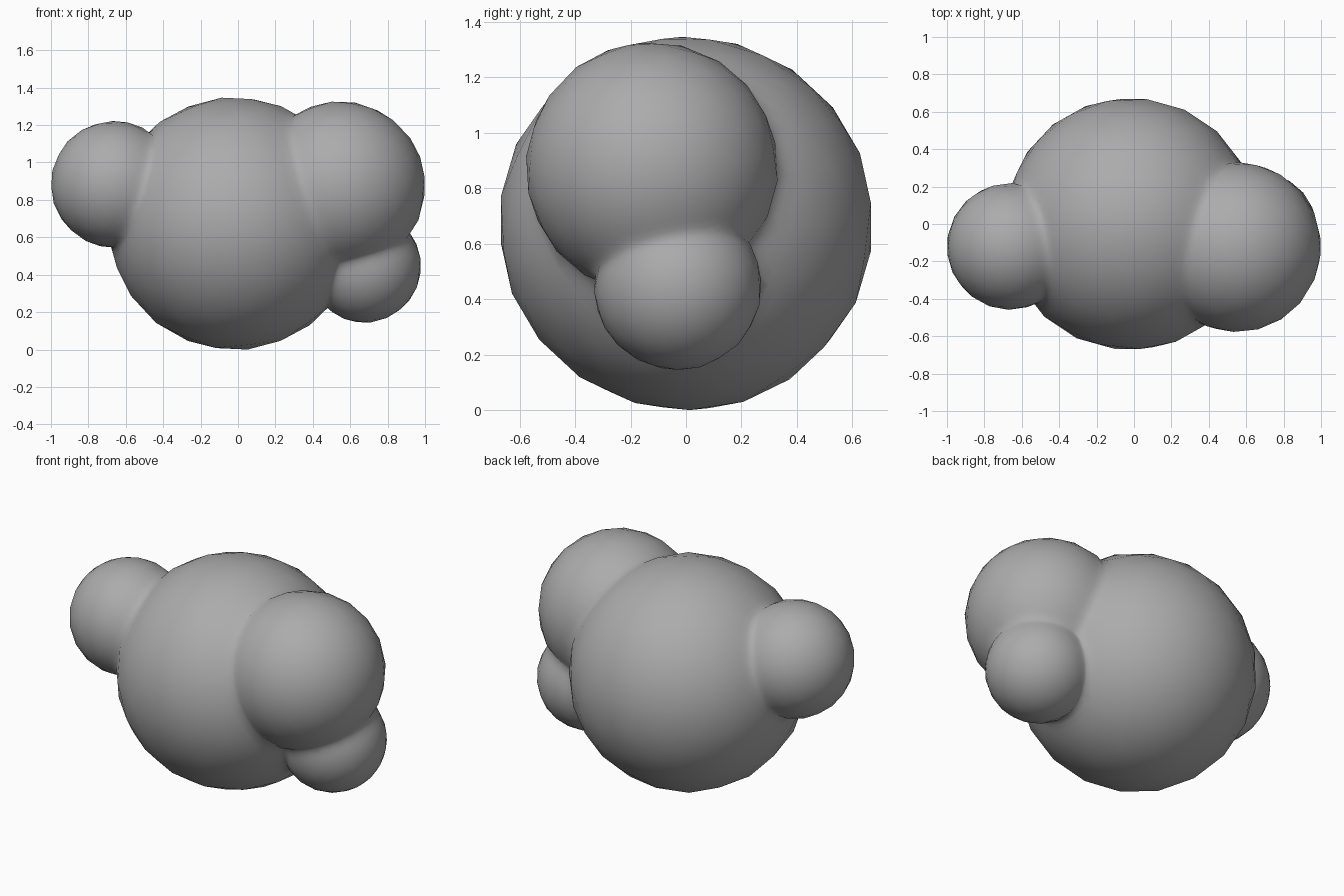
import bpy
import bmesh
import math
from mathutils import Vector

if "Cube" in bpy.data.objects:
    bpy.data.objects.remove(bpy.data.objects["Cube"])

# name: centre, radius, tilt of the facets
BALLS = {
    "clustered_body": ((-0.018, 0, 0.673), 0.677, (0.15, 0.1, 0.2)),
    "left_lobe": ((-0.662, -0.12, 0.883), 0.339, (0.1, 0.2, 0.3)),
    "right_upper_lobe": ((0.546, -0.123, 0.872), 0.456, (0.2, 0.1, 0.1)),
    "right_lower_lobe": ((0.676, -0.03, 0.446), 0.303, (0.1, 0.1, 0.4)),
}


def ball(name, centre, radius, tilt):
    bpy.ops.mesh.primitive_ico_sphere_add(subdivisions=3, radius=radius,
                                          location=centre, rotation=tilt)
    ob = bpy.context.object
    ob.name = name
    bpy.ops.object.transform_apply(location=True, rotation=True, scale=True)
    return ob


def blended_normal(p):
    """Direction away from the nearest ball, softened across the joins."""
    n = Vector()
    for centre, radius, _ in BALLS.values():
        away = p - Vector(centre)
        n += away.normalized() * math.exp(-max(away.length - radius, -0.05) / 0.02)
    return n.normalized()


# Main round mass with the side lobes fused into it
body, *lobes = [ball(name, *spec) for name, spec in BALLS.items()]
for lobe in lobes:
    mod = body.modifiers.new("fuse_" + lobe.name, 'BOOLEAN')
    mod.operation = 'UNION'
    mod.solver = 'EXACT'
    mod.object = lobe
bpy.context.view_layer.update()
fused = bpy.data.meshes.new_from_object(
    body.evaluated_get(bpy.context.evaluated_depsgraph_get()))
body.modifiers.clear()
body.data = fused
for lobe in lobes:
    bpy.data.objects.remove(lobe, do_unlink=True)

# Split the flat facets so the soft joins shade cleanly
bm = bmesh.new()
bm.from_mesh(fused)
bmesh.ops.triangulate(bm, faces=bm.faces[:])
for _ in range(2):
    bmesh.ops.subdivide_edges(bm, edges=bm.edges[:], cuts=1, use_grid_fill=True)
for face in bm.faces:
    face.smooth = True
bm.to_mesh(fused)
bm.free()
fused.normals_split_custom_set_from_vertices(
    [blended_normal(v.co) for v in fused.vertices])

# Mid grey colour
grey = bpy.data.materials.new("mid_grey")
grey.diffuse_color = (0.41, 0.41, 0.41, 1)
grey.use_nodes = True
grey.node_tree.nodes["Principled BSDF"].inputs["Base Color"].default_value = grey.diffuse_color
fused.materials.clear()
fused.materials.append(grey)
